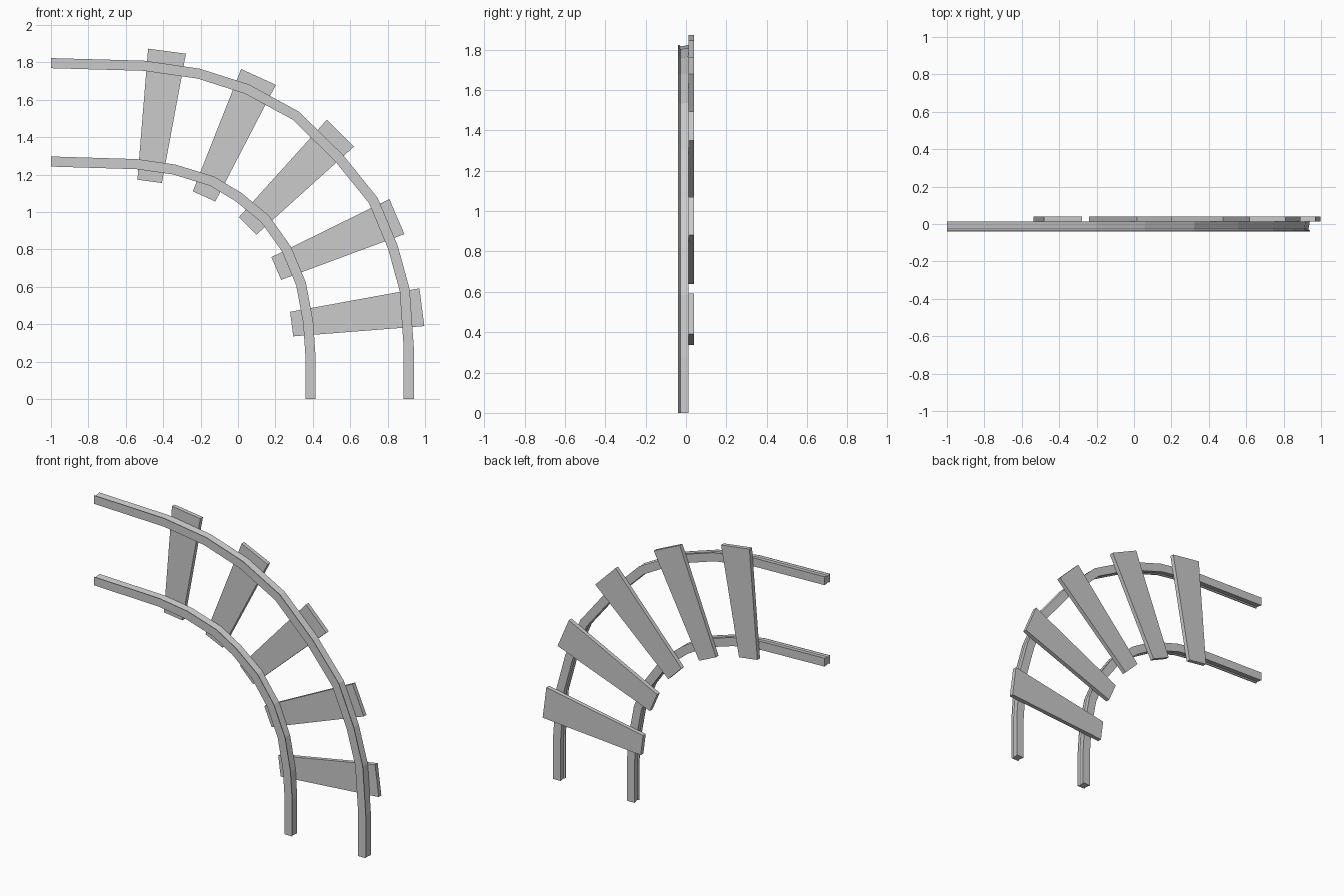
import bpy, bmesh, math
from mathutils import Vector

if "Cube" in bpy.data.objects:
    bpy.data.objects.remove(bpy.data.objects["Cube"])


def finish(name, bm):
    bmesh.ops.recalc_face_normals(bm, faces=bm.faces)
    mesh = bpy.data.meshes.new(name)
    bm.to_mesh(mesh)
    bm.free()
    obj = bpy.data.objects.new(name, mesh)
    bpy.context.collection.objects.link(obj)
    return obj


# Rail section: (depth y, inset from each side), grooved behind the head
W = 0.054
SECTION = [(-0.039, 0.0), (-0.034, 0.0), (-0.027, 0.007), (0.013, 0.0)]
PROFILE = SECTION + [(y, W - d) for y, d in reversed(SECTION)]
PROFILE = [(y, d) for y, d in SECTION] + PROFILE[len(SECTION):]


def rail(name, edge):
    """Sweep the section along the outer edge line (x, z)."""
    pts = [Vector(p) for p in edge]
    dirs = [(b - a).normalized() for a, b in zip(pts, pts[1:])]
    dirs = [Vector((1, 0))] + dirs + [Vector((0, -1))]
    bm = bmesh.new()
    rings = []
    for i, p in enumerate(pts):
        if i == 0:
            t = dirs[0]
        elif i == len(pts) - 1:
            t = dirs[-1]
        else:
            t = (dirs[i] + dirs[i + 1]).normalized()
        inward = Vector((t.y, -t.x))
        rings.append([bm.verts.new((p.x + inward.x * d, y, p.y + inward.y * d))
                      for y, d in PROFILE])
    n = len(PROFILE)
    for a, b in zip(rings, rings[1:]):
        for k in range(n):
            bm.faces.new((a[k], a[(k + 1) % n], b[(k + 1) % n], b[k]))
    bm.faces.new(rings[0])
    bm.faces.new(rings[-1][::-1])
    return finish(name, bm)


rail("outer_rail", [(-1, 1.823), (-0.50, 1.809), (-0.203, 1.766), (0.059, 1.682),
                    (0.325, 1.537), (0.56, 1.307), (0.747, 1.075), (0.854, 0.82),
                    (0.918, 0.586), (0.94, 0.275), (0.94, 0)])
rail("inner_rail", [(-1, 1.297), (-0.54, 1.283), (-0.336, 1.254), (-0.128, 1.19),
                    (0.016, 1.104), (0.165, 0.981), (0.283, 0.815), (0.363, 0.623),
                    (0.402, 0.414), (0.414, 0.238), (0.414, 0)])


# Tapered sleepers fanned behind the rails
def sleeper(name, x, z, angle):
    a = math.radians(angle)
    u, v = Vector((math.sin(a), math.cos(a))), Vector((math.cos(a), -math.sin(a)))
    outline = [(0.351, -0.102), (0.351, 0.102), (-0.351, 0.066), (-0.351, -0.066)]
    bm = bmesh.new()
    verts = []
    for l, w in outline:
        q = Vector((x, z)) + u * l + v * w
        verts.append(bm.verts.new((q.x, 0.013, q.y)))
    face = bm.faces.new(verts)
    out = bmesh.ops.extrude_face_region(bm, geom=[face], use_keep_orig=True)
    bmesh.ops.translate(bm, vec=(0, 0.027, 0),
                        verts=[g for g in out["geom"] if isinstance(g, bmesh.types.BMVert)])
    return finish(name, bm)


for i, (x, z, ang) in enumerate([(-0.426, 1.512, 7.6), (-0.036, 1.403, 24.5),
                                 (0.30, 1.174, 45), (0.527, 0.837, 66.7),
                                 (0.635, 0.446, 82.6)]):
    sleeper(f"sleeper_{i + 1}", x, z, ang)
